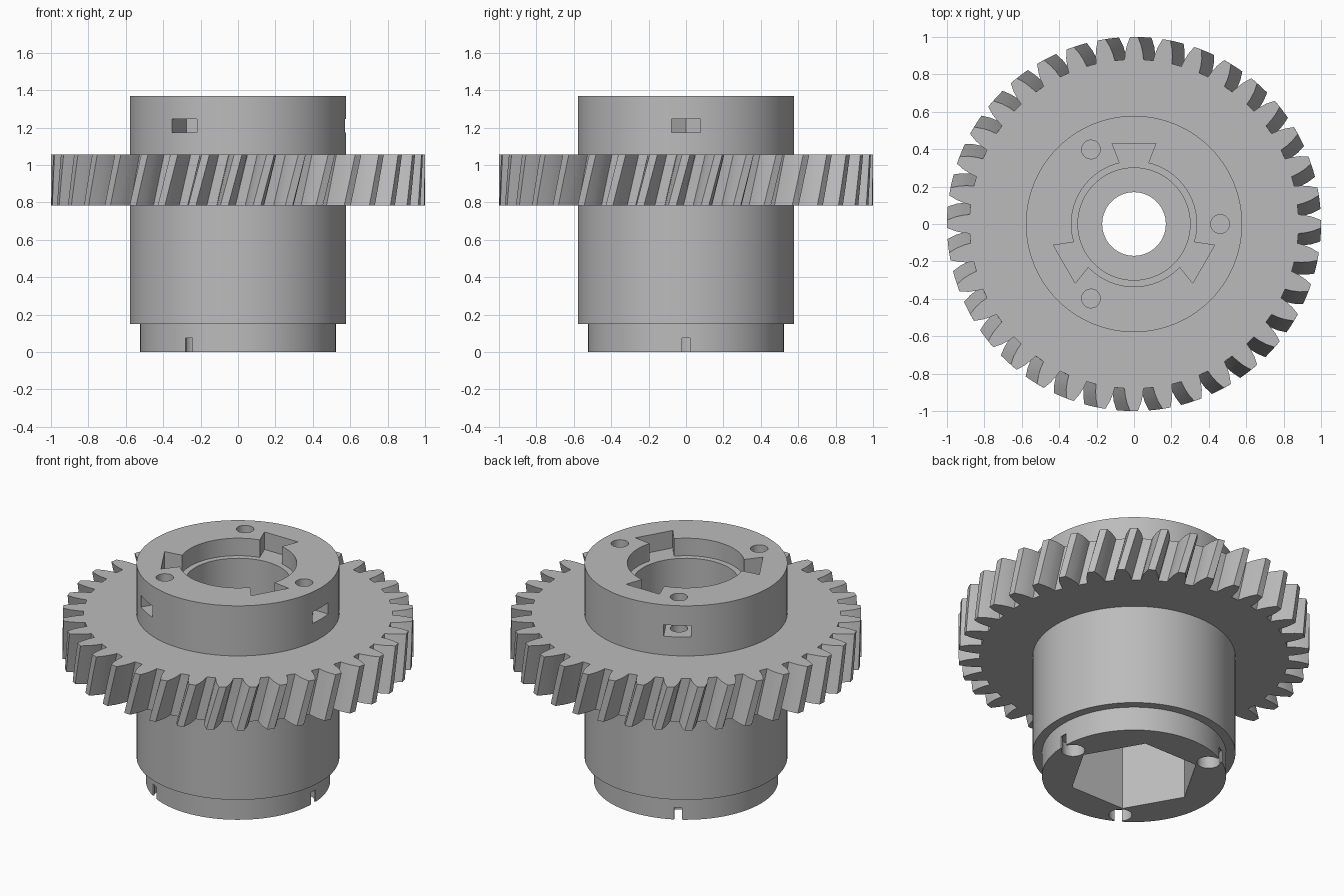
import bpy, bmesh, math
from math import sin, cos, pi, radians
from mathutils import Matrix

cube = bpy.data.objects.get("Cube")
if cube:
    bpy.data.objects.remove(cube, do_unlink=True)

GREY = (0.5, 0.5, 0.5, 1)
grey = bpy.data.materials.new("plain grey")
grey.use_nodes = True
grey.diffuse_color = GREY
grey.node_tree.nodes["Principled BSDF"].inputs["Base Color"].default_value = GREY


def to_object(bm, name):
    bmesh.ops.recalc_face_normals(bm, faces=bm.faces[:])
    mesh = bpy.data.meshes.new(name)
    bm.to_mesh(mesh)
    bm.free()
    mesh.materials.append(grey)
    obj = bpy.data.objects.new(name, mesh)
    bpy.context.scene.collection.objects.link(obj)
    return obj


def prism(name, outline, z0, z1, turn=0):
    """Upright prism over a flat outline, turned about the z axis."""
    bm = bmesh.new()
    face = bm.faces.new([bm.verts.new((x, y, z0)) for x, y in outline])
    ext = bmesh.ops.extrude_face_region(bm, geom=[face])
    verts = [g for g in ext["geom"] if isinstance(g, bmesh.types.BMVert)]
    bmesh.ops.translate(bm, verts=verts, vec=(0, 0, z1 - z0))
    bmesh.ops.rotate(bm, verts=bm.verts[:], matrix=Matrix.Rotation(radians(turn), 3, "Z"))
    return to_object(bm, name)


def ring(radius, sides, cx=0):
    return [(cx + radius * cos(2 * pi * i / sides), radius * sin(2 * pi * i / sides))
            for i in range(sides)]


def cut(target, cutter):
    mod = target.modifiers.new("cut", "BOOLEAN")
    mod.operation = "DIFFERENCE"
    mod.solver = "EXACT"
    mod.object = cutter
    bpy.context.view_layer.objects.active = target
    bpy.ops.object.modifier_apply(modifier=mod.name)
    bpy.data.objects.remove(cutter, do_unlink=True)


def smooth(obj, angle):
    bpy.ops.object.select_all(action="DESELECT")
    obj.select_set(True)
    bpy.context.view_layer.objects.active = obj
    bpy.ops.object.shade_smooth_by_angle(angle=radians(angle))


# Hub: turned sleeve with collar, stepped pocket and through bore
profile = [(0.17, 0), (0.525, 0), (0.525, 0.15), (0.578, 0.15), (0.578, 1.37),
           (0.335, 1.37), (0.335, 1.26), (0.30, 1.26), (0.30, 0.85), (0.17, 0.85)]
SIDES = 96
bm = bmesh.new()
rows = [[bm.verts.new((r * cos(a), r * sin(a), z)) for r, z in profile]
        for a in (2 * pi * i / SIDES for i in range(SIDES))]
for i in range(SIDES):
    here, there = rows[i - 1], rows[i]
    for k in range(len(profile)):
        bm.faces.new((here[k - 1], there[k - 1], there[k], here[k]))
hub = to_object(bm, "hub")

# Hexagonal socket underneath
cut(hub, prism("socket_cutter", ring(0.375, 6), -0.1, 0.65))

# Features repeated three times round the hub
dovetail = [(0.32, -0.074), (0.43, -0.117), (0.43, 0.117), (0.32, 0.074)]
nut_slot = [(0.37, 0), (0.415, -0.0775), (0.65, -0.0775), (0.65, 0.0775), (0.415, 0.0775)]
slit = [(0.45, -0.022), (0.6, -0.022), (0.6, 0.022), (0.45, 0.022)]
for turn in (0, 120, 240):
    cut(hub, prism("dovetail_cutter", dovetail, 1.26, 1.5, turn + 90))
    cut(hub, prism("screw_hole_cutter", ring(0.05, 32, 0.46), 0.95, 1.5, turn))
    cut(hub, prism("nut_slot_cutter", nut_slot, 1.173, 1.245, turn))
    cut(hub, prism("foot_hole_cutter", ring(0.066, 32, 0.452), -0.1, 0.08, turn))
    cut(hub, prism("slit_cutter", slit, -0.1, 0.075, turn))
smooth(hub, 20)

# Helical gear rim: tooth outline repeated, twisted from bottom to top
TEETH, LEVELS = 36, 6
Z0, Z1, TWIST = 0.783, 1.055, radians(4.2)
flank = [(3.3, 0.88), (2.95, 0.915), (2.3, 0.955), (1.2, 1.0)]
tooth = [(-a, r) for a, r in flank] + [(a, r) for a, r in reversed(flank)]
outline = [(radians(360 * t / TEETH + a), r) for t in range(TEETH) for a, r in tooth]
bm = bmesh.new()
outer, inner = [], []
for k in range(LEVELS + 1):
    f = k / LEVELS
    z, turn = Z0 + (Z1 - Z0) * f, TWIST * (f - 1)
    outer.append([bm.verts.new((r * cos(a + turn), r * sin(a + turn), z)) for a, r in outline])
    inner.append([bm.verts.new((0.57 * cos(a + turn), 0.57 * sin(a + turn), z))
                  for a, r in outline])
for i in range(len(outline)):
    for k in range(LEVELS):
        for wall in (outer, inner):
            bm.faces.new((wall[k][i - 1], wall[k][i], wall[k + 1][i], wall[k + 1][i - 1]))
    for k in (0, LEVELS):
        bm.faces.new((outer[k][i - 1], outer[k][i], inner[k][i], inner[k][i - 1]))
gear = to_object(bm, "helical_gear_rim")
smooth(gear, 25)
